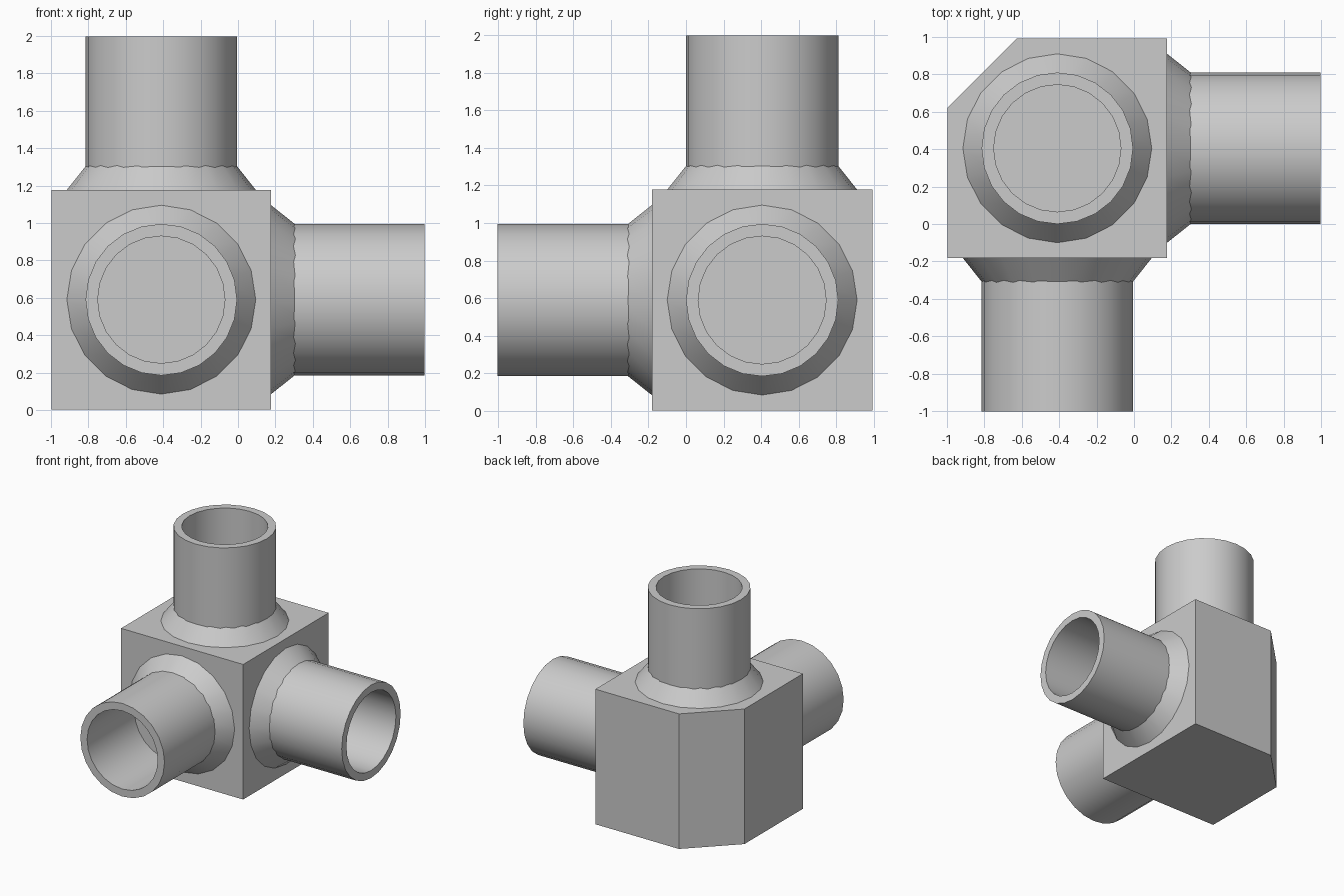
import bpy
import bmesh
from math import cos, sin, tau, pi
from mathutils import Matrix, Vector

cube = bpy.data.objects.get("Cube")
if cube:
    bpy.data.objects.remove(cube, do_unlink=True)

grey = bpy.data.materials.new("plain grey")
grey.use_nodes = True
colour = (0.6, 0.6, 0.6, 1)
grey.diffuse_color = colour
grey.node_tree.nodes["Principled BSDF"].inputs["Base Color"].default_value = colour

CENTRE = Vector((-0.41, 0.405, 0.59))
HALF = 0.587       # half the block's width
CHAMFER = 0.37
TUBE_LENGTH = 0.82
OUTER, INNER = 0.405, 0.34


def add_object(name, bm, smooth=False):
    bmesh.ops.recalc_face_normals(bm, faces=bm.faces)
    mesh = bpy.data.meshes.new(name)
    bm.to_mesh(mesh)
    bm.free()
    mesh.materials.append(grey)
    obj = bpy.data.objects.new(name, mesh)
    bpy.context.collection.objects.link(obj)
    if smooth:
        bpy.ops.object.select_all(action="DESELECT")
        obj.select_set(True)
        bpy.context.view_layer.objects.active = obj
        bpy.ops.object.shade_smooth_by_angle(angle=pi / 6)
    return obj


def lathe(name, profile, sides, matrix):
    """Spin (radius, height) points about z, capping both ends of the profile."""
    bm = bmesh.new()
    rings = [[bm.verts.new((r * cos(tau * i / sides), r * sin(tau * i / sides), h))
              for i in range(sides)] for r, h in profile]
    for a, b in zip(rings, rings[1:]):
        for i in range(sides):
            j = (i + 1) % sides
            bm.faces.new((a[i], a[j], b[j], b[i]))
    bm.faces.new(rings[0])
    bm.faces.new(rings[-1])
    bm.transform(matrix)
    return add_object(name, bm, smooth=True)


# Block with one chamfered upright edge at the back
bm = bmesh.new()
bmesh.ops.create_cube(bm, size=2 * HALF)
corner = [e for e in bm.edges if all(v.co.x < 0 < v.co.y for v in e.verts)]
bmesh.ops.bevel(bm, geom=corner, offset=CHAMFER, segments=1, affect="EDGES")
bm.transform(Matrix.Translation(CENTRE))
add_object("corner_block", bm)

# Three open tubes, each with a flared collar against the block
for side, axis in (("front", (0, -1, 0)), ("left", (1, 0, 0)), ("top", (0, 0, 1))):
    direction = Vector(axis)
    turn = direction.to_track_quat("Z", "Y").to_matrix().to_4x4()
    place = Matrix.Translation(CENTRE + direction * HALF) @ turn
    lathe(side + "_tube", [(OUTER, -0.02), (OUTER, TUBE_LENGTH),
                           (INNER, TUBE_LENGTH), (INNER, 0.0)], 24, place)
    lathe(side + "_collar", [(0.505, 0), (0.37, 0.17)], 20, place)
